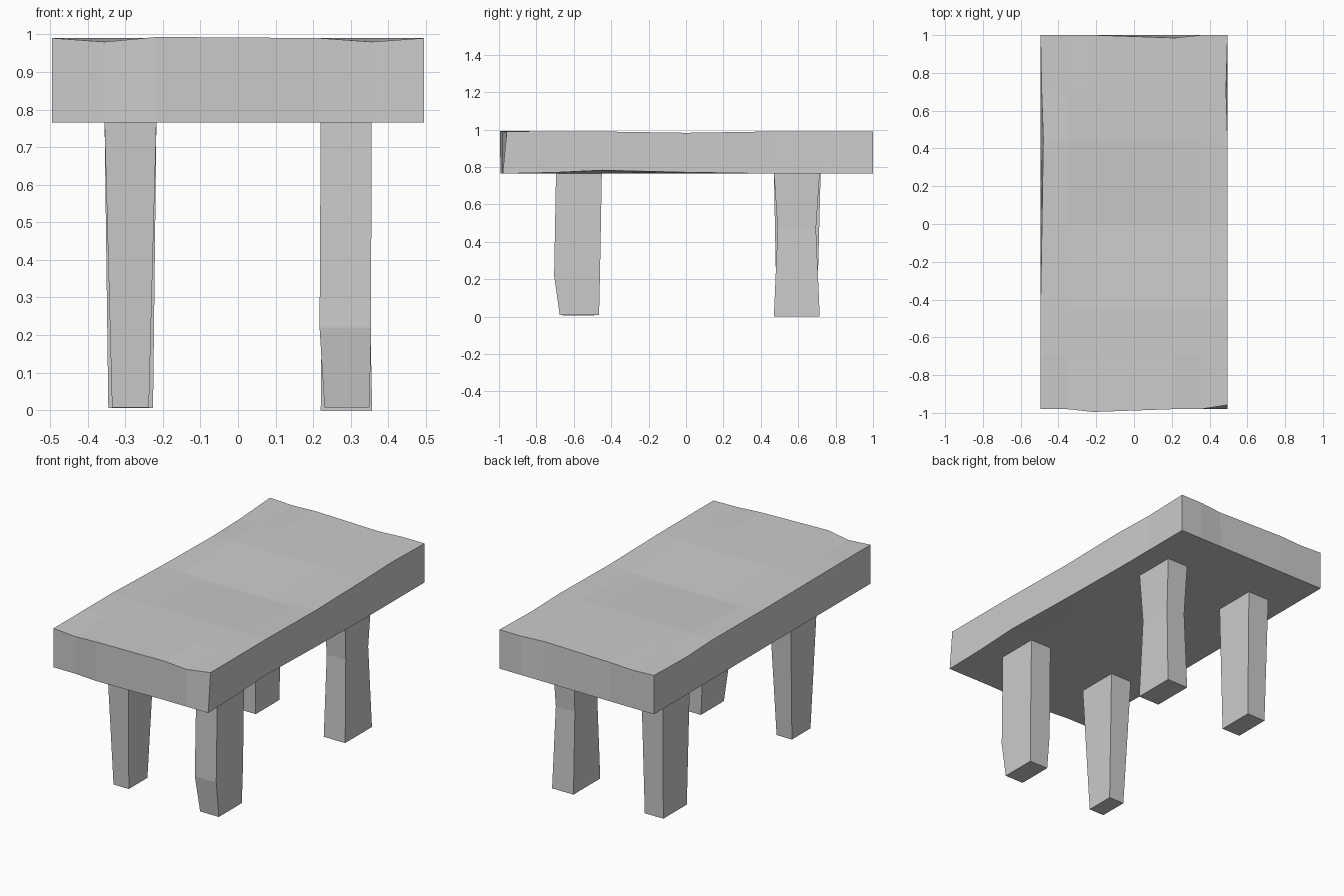
import bpy, bmesh

if "Cube" in bpy.data.objects:
    bpy.data.objects.remove(bpy.data.objects["Cube"])


def make_object(name, bm):
    bmesh.ops.recalc_face_normals(bm, faces=bm.faces)
    mesh = bpy.data.meshes.new(name)
    bm.to_mesh(mesh)
    bm.free()
    obj = bpy.data.objects.new(name, mesh)
    bpy.context.collection.objects.link(obj)


def make_leg(name, rings):
    """Square leg lofted through rings of (z, x0, x1, y0, y1)."""
    bm = bmesh.new()
    loops = [[bm.verts.new(p) for p in
              ((x0, y0, z), (x1, y0, z), (x1, y1, z), (x0, y1, z))]
             for z, x0, x1, y0, y1 in rings]
    for a, b in zip(loops, loops[1:]):
        for i in range(4):
            j = (i + 1) % 4
            bm.faces.new((a[i], a[j], b[j], b[i]))
    bm.faces.new(loops[0])
    bm.faces.new(loops[-1])
    make_object(name, bm)


# Table top: gridded slab with small hand-hewn dents
XS = (-0.495, -0.355, -0.215, 0.215, 0.355, 0.495)
YS = (-0.98, -0.70, -0.45, 0.0, 0.45, 0.71, 1.0)
TOP, BOTTOM = 0.99, 0.765
dents_top = {
    (2, 0): (0, -0.015, 0.003), (1, 0): (0, 0, -0.01), (4, 0): (0, 0, -0.01),
    (5, 0): (0, 0.022, 0), (3, 6): (0, -0.015, 0), (1, 6): (0, 0, -0.006),
    (0, 4): (0.015, 0, -0.01), (0, 5): (0.006, 0, -0.012),
    (0, 3): (0.008, 0, -0.008), (5, 5): (-0.008, 0, 0),
    (5, 3): (0, 0, -0.007), (1, 3): (0, 0, -0.015),
    (2, 3): (0, 0, -0.02), (3, 3): (0, 0, -0.02), (4, 3): (0, 0, -0.015),
}
dents_bottom = {
    (5, 2): (0, 0, 0.018), (5, 3): (0, 0, 0.007), (5, 1): (0, 0, 0.006),
    (2, 0): (0, -0.012, 0),
}

bm = bmesh.new()


def sheet(z, dents):
    grid = {}
    for i, x in enumerate(XS):
        for j, y in enumerate(YS):
            dx, dy, dz = dents.get((i, j), (0, 0, 0))
            grid[i, j] = bm.verts.new((x + dx, y + dy, z + dz))
    for i in range(len(XS) - 1):
        for j in range(len(YS) - 1):
            bm.faces.new((grid[i, j], grid[i + 1, j],
                          grid[i + 1, j + 1], grid[i, j + 1]))
    return grid


upper, lower = sheet(TOP, dents_top), sheet(BOTTOM, dents_bottom)
nx, ny = len(XS) - 1, len(YS) - 1
rim = ([(i, 0) for i in range(nx)] + [(nx, j) for j in range(ny)]
       + [(i, ny) for i in range(nx, 0, -1)] + [(0, j) for j in range(ny, 0, -1)])
for a, b in zip(rim, rim[1:] + rim[:1]):
    bm.faces.new((lower[a], lower[b], upper[b], upper[a]))
make_object("table_top", bm)

# Legs: each slightly different in taper
make_leg("front_left_leg", [(0.007, -0.335, -0.237, -0.66, -0.49),
                            (0.77, -0.355, -0.217, -0.695, -0.45)])
make_leg("front_right_leg", [(0.008, 0.23, 0.35, -0.675, -0.465),
                             (0.22, 0.217, 0.354, -0.705, -0.46),
                             (0.77, 0.22, 0.355, -0.695, -0.45)])
make_leg("back_left_leg", [(0.006, -0.345, -0.226, 0.485, 0.70),
                           (0.77, -0.355, -0.217, 0.47, 0.72)])
make_leg("back_right_leg", [(0.0, 0.22, 0.357, 0.47, 0.715),
                            (0.47, 0.225, 0.347, 0.49, 0.695),
                            (0.77, 0.22, 0.355, 0.47, 0.715)])
